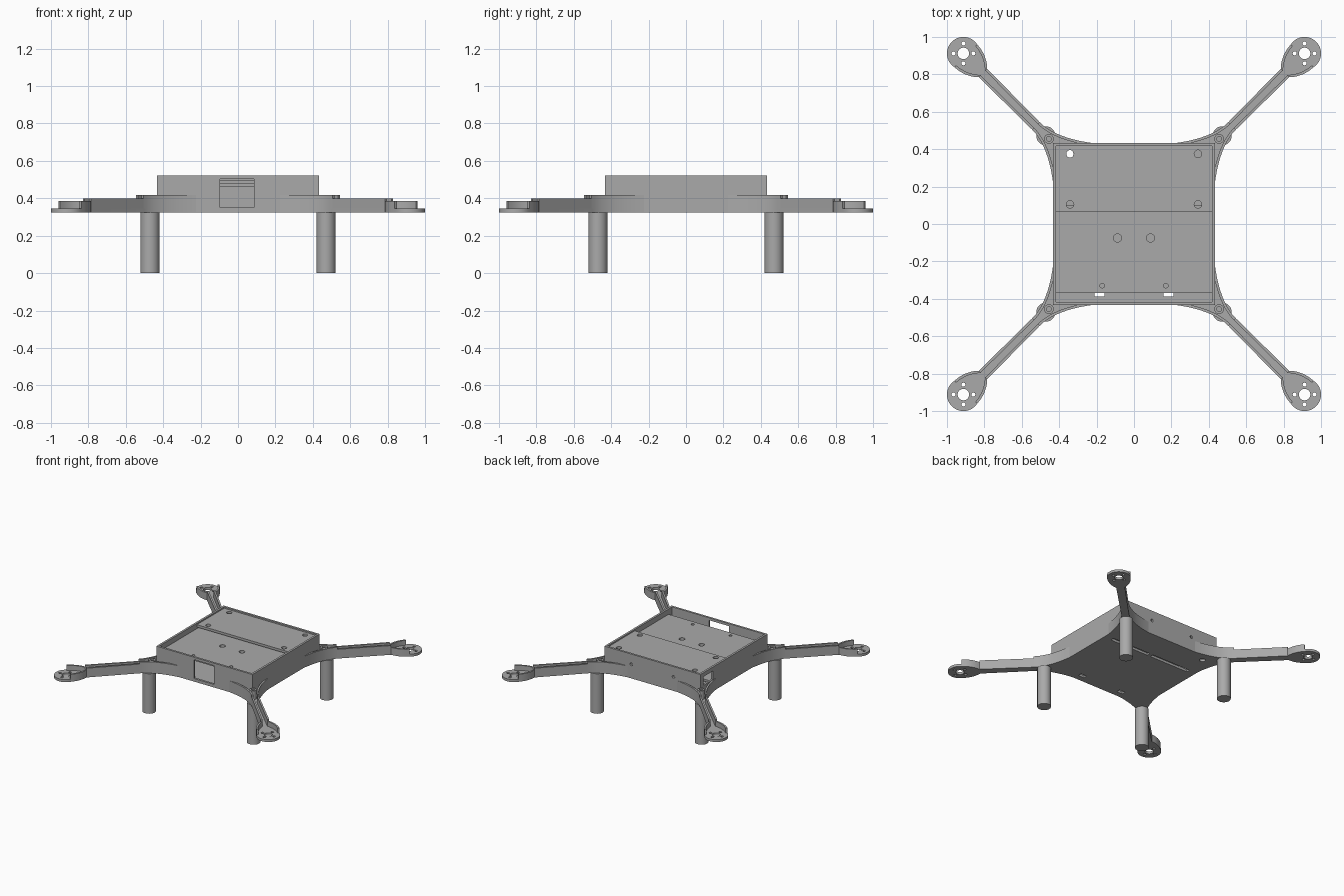
import bpy, bmesh
from math import sin, cos, pi, radians, sqrt
from mathutils import Vector

if "Cube" in bpy.data.objects:
    bpy.data.objects.remove(bpy.data.objects["Cube"], do_unlink=True)

grey = bpy.data.materials.new("plain grey")
grey.use_nodes = True
grey.diffuse_color = (0.4, 0.4, 0.4, 1)
grey.node_tree.nodes["Principled BSDF"].inputs["Base Color"].default_value = (0.4, 0.4, 0.4, 1)


def prism(name, pts, z0, z1):
    """Extrude a flat outline upwards."""
    bm = bmesh.new()
    face = bm.faces.new([bm.verts.new((p[0], p[1], z0)) for p in pts])
    top = bmesh.ops.extrude_face_region(bm, geom=[face])["geom"]
    for v in top:
        if isinstance(v, bmesh.types.BMVert):
            v.co.z = z1
    bmesh.ops.recalc_face_normals(bm, faces=bm.faces)
    mesh = bpy.data.meshes.new(name)
    bm.to_mesh(mesh)
    bm.free()
    mesh.materials.append(grey)
    ob = bpy.data.objects.new(name, mesh)
    bpy.context.collection.objects.link(ob)
    return ob


def box(name, x0, x1, y0, y1, z0, z1):
    return prism(name, [(x0, y0), (x1, y0), (x1, y1), (x0, y1)], z0, z1)


def cyl(name, x, y, r, z0, z1, n=24):
    ring = [(x + r * cos(2 * pi * i / n), y + r * sin(2 * pi * i / n)) for i in range(n)]
    return prism(name, ring, z0, z1)


def activate(ob):
    bpy.ops.object.select_all(action="DESELECT")
    ob.select_set(True)
    bpy.context.view_layer.objects.active = ob


def cut(ob, cutters):
    """Subtract each cutter, then throw it away."""
    for c in cutters:
        c.hide_render = True
        mod = ob.modifiers.new("cut", "BOOLEAN")
        mod.operation, mod.solver, mod.object = "DIFFERENCE", "EXACT", c
        activate(ob)
        bpy.ops.object.modifier_apply(modifier=mod.name)
        bpy.data.objects.remove(c, do_unlink=True)


def finish(ob, four=False):
    """Smooth the round sides and repeat corner parts four times."""
    activate(ob)
    bpy.ops.object.shade_smooth_by_angle(angle=radians(30))
    if four:
        mod = ob.modifiers.new("corners", "MIRROR")
        mod.use_axis = (True, True, False)
        mod.use_mirror_merge = False


BASE, FLOOR, RIM = 0.325, 0.345, 0.523
W, IN = 0.433, 0.416

# Open tray with front window, side opening, floor slots and rear screw holes
tray = box("body_tray", -W, W, -W, W, BASE, RIM)
cuts = [box("inside", -IN, IN, -IN, IN, FLOOR, 1),
        box("window", -0.095, 0.085, -0.5, -0.4, 0.35, 0.503),
        box("side_opening", -0.5, -0.4, 0.27, 0.39, 0.42, 0.49),
        cyl("floor_hole", -0.345, 0.375, 0.022, 0, 0.4)]
for s in (-1, 1):
    cuts.append(box("strap_slot", s * 0.185 - 0.026, s * 0.185 + 0.026, -0.387, -0.355, 0, 0.4))
    cuts.append(box("long_slot", s * 0.19 - 0.175, s * 0.19 + 0.175, 0.17, 0.2, 0, 0.4))
    hole = cyl("rear_hole", 0, 0, 0.012, -0.05, 0.05, 16)
    hole.rotation_euler.x = pi / 2
    hole.location = (s * 0.19, W, 0.44)
    cuts.append(hole)
bpy.context.view_layer.update()
cut(tray, cuts)
finish(tray)

# Inner plates: raised one at the back, lower one at the front
rear = box("rear_plate", -IN, IN, 0.065, IN, 0.492, 0.512)
cut(rear, [cyl("hole", sx * 0.342, y, 0.02, 0.4, 0.6) for sx in (-1, 1) for y in (0.105, 0.375)])
finish(rear)
front = box("front_plate", -IN, IN, -0.37, 0.1, 0.46, 0.48)
cut(front, [cyl("hole", s * 0.088, -0.075, 0.022, 0.4, 0.6) for s in (-1, 1)]
    + [cyl("small_hole", s * 0.17, -0.33, 0.012, 0.4, 0.6, 16) for s in (-1, 1)])
finish(front)

# Outline of one edge of a corner arm, from body wall to motor pad
M, R = 0.912, 0.088


def bezier(a, b, c, n):
    a, b, c = Vector(a), Vector(b), Vector(c)
    return [a * (1 - t) ** 2 + b * 2 * t * (1 - t) + c * t * t for t in (i / n for i in range(n + 1))]


gusset = bezier((0.431, 0.21), (0.458, 0.42), (0.545, 0.505), 10)
shoulder = bezier((0.83, 0.785), (0.9, 0.785), (0.96, 0.838), 6)
edge = gusset + shoulder
flip = lambda pts: [Vector((p.y, p.x)) for p in pts]

# Arm base with a round motor pad
tip = [Vector((M + R * cos(radians(a)), M + R * sin(radians(a)))) for a in range(-50, 141, 10)]
outline = [Vector((0.425, 0.21))] + edge + tip + flip(edge)[::-1] + [Vector((0.21, 0.425)), Vector((0.425, 0.425))]
arm = prism("arm_base", outline, BASE, FLOOR)
cut(arm, [cyl("shaft_hole", M, M, 0.031, 0, 1)]
    + [cyl("motor_screw_hole", M + dx, M + dy, 0.011, 0, 1, 12)
       for dx, dy in ((0.053, 0), (-0.053, 0), (0, 0.053), (0, -0.053))]
    + [cyl("foot_screw_hole", 0.455, 0.455, 0.013, 0, 1, 16)])
finish(arm, True)


# Upright rails along both edges of every arm
def inset(pts, d):
    out = []
    for i, p in enumerate(pts):
        t = (pts[min(i + 1, len(pts) - 1)] - pts[max(i - 1, 0)]).normalized()
        out.append(p + Vector((-t.y, t.x)) * d)
    return out


inner = inset(edge, 0.014)
n = len(gusset)
for part, a, b, top in (("gusset_rail", 0, n, 0.417), ("arm_rail", n - 1, n + 1, 0.4),
                        ("motor_rail", n, len(edge), 0.385)):
    strip = edge[a:b] + inner[a:b][::-1]
    for side, pts in (("outer", strip), ("inner", flip(strip))):
        finish(prism(part + "_" + side, pts, FLOOR - 0.005, top), True)

# Screw bosses over the feet
boss = cyl("screw_boss", 0.455, 0.455, 0.026, FLOOR - 0.005, 0.415)
cut(boss, [cyl("boss_hole", 0.455, 0.455, 0.013, 0, 1, 16)])
finish(boss, True)

# Feet
finish(cyl("foot", 0.471, 0.471, 0.051, 0, BASE, 32), True)
